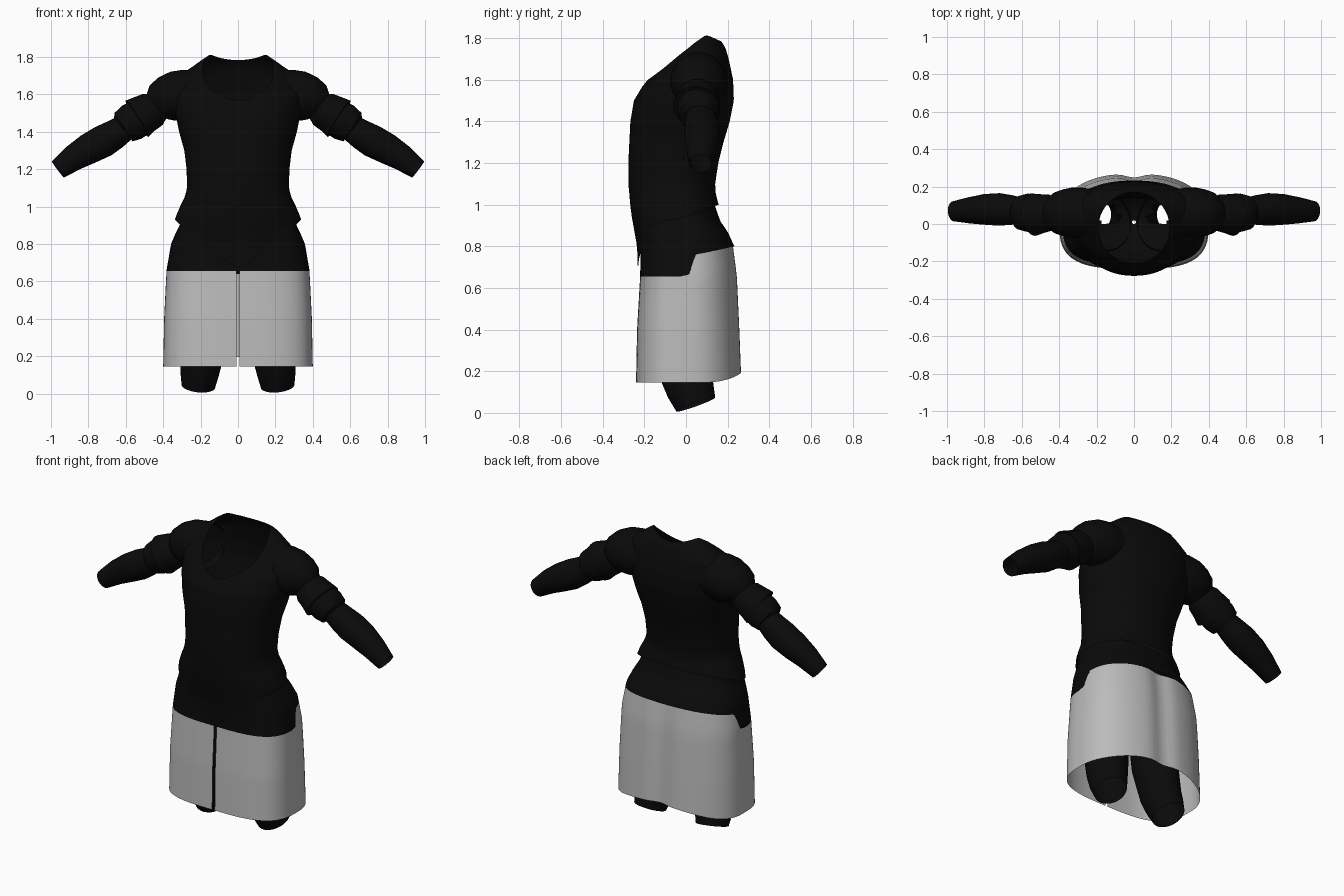
import bpy, bmesh, math
from mathutils import Vector

cube = bpy.data.objects.get("Cube")
if cube:
    bpy.data.objects.remove(cube)


def make_material(name, rgb):
    mat = bpy.data.materials.new(name)
    mat.use_nodes = True
    mat.diffuse_color = (*rgb, 1)
    bsdf = next(n for n in mat.node_tree.nodes if n.type == "BSDF_PRINCIPLED")
    bsdf.inputs["Base Color"].default_value = (*rgb, 1)
    return mat


BLACK = make_material("black cloth", (0.003, 0.003, 0.003))
GREY = make_material("light grey cloth", (0.5, 0.5, 0.5))


def finish(bm, name, mat):
    mesh = bpy.data.meshes.new(name)
    bm.to_mesh(mesh)
    bm.free()
    mesh.materials.append(mat)
    obj = bpy.data.objects.new(name, mesh)
    bpy.context.collection.objects.link(obj)
    bpy.ops.object.select_all(action="DESELECT")
    obj.select_set(True)
    bpy.context.view_layer.objects.active = obj
    bpy.ops.object.shade_smooth_by_angle(angle=math.radians(40))
    return obj


def skin(bm, columns, closed=True):
    """Join neighbouring columns of vertices with quads."""
    count = len(columns)
    for i in range(count if closed else count - 1):
        a, b = columns[i], columns[(i + 1) % count]
        for j in range(len(a) - 1):
            bm.faces.new((a[j], b[j], b[j + 1], a[j + 1]))


def section(rows, angle, z, front_power, back_power, dent=0):
    """Point on a body profile; each row is height, half width, front y, back y."""
    z = min(max(z, rows[0][0]), rows[-1][0])
    for low, high in zip(rows, rows[1:]):
        if z <= high[0]:
            break
    t = (z - low[0]) / (high[0] - low[0])
    w, front, back = (p + (q - p) * t for p, q in zip(low[1:], high[1:]))
    c, s = math.cos(angle), math.sin(angle)
    e = 2 / (front_power if s < 0 else back_power)
    x = math.copysign(w * abs(c) ** e, c)
    y = (front + back) / 2 + math.copysign((back - front) / 2 * abs(s) ** e, s)
    if s > 0:
        y -= dent * math.exp(-(x / 0.06) ** 2)
    return Vector((x, y, z))


def loft(rows, bottom, top, powers, steps, slit=0, dent=0, segments=96):
    """Wrap a cloth sheet round a profile between two edge curves."""
    bm = bmesh.new()
    columns = []
    for i in range(segments + (1 if slit else 0)):
        a = -math.pi / 2 + slit + (math.tau - 2 * slit) * i / segments
        lo, hi = bottom(a), top(a)
        columns.append([bm.verts.new(section(rows, a, lo + (hi - lo) * j / steps, *powers, dent))
                        for j in range(steps + 1)])
    skin(bm, columns, not slit)
    return bm


def tube(name, path, ref, stretch=1.0, sides=32):
    """Open tube through (x, y, z, radius) points, built on both sides."""
    for side, label in ((1, "left"), (-1, "right")):
        bm = bmesh.new()
        pts = [Vector((p[0] * side, p[1], p[2])) for p in path]
        rings = []
        for i, p in enumerate(pts):
            t = pts[min(i + 1, len(pts) - 1)] - pts[max(i - 1, 0)]
            v = t.cross(ref).normalized()
            u = v.cross(t).normalized()
            r = path[i][3]
            rings.append([bm.verts.new(p + u * r * math.cos(math.tau * k / sides)
                                       + v * r * stretch * math.sin(math.tau * k / sides))
                          for k in range(sides)])
        skin(bm, list(zip(*rings)))
        bmesh.ops.recalc_face_normals(bm, faces=bm.faces)
        finish(bm, f"{label}_{name}", BLACK)


# Vest: pointed front hem, scooped neckline
VEST = [(.66, .395, -.23, .22), (.80, .37, -.235, .20), (.94, .335, -.26, .165),
        (1.0, .31, -.268, .157), (1.05, .285, -.272, .143), (1.1, .272, -.277, .14),
        (1.2, .275, -.277, .155), (1.3, .287, -.272, .18), (1.4, .315, -.267, .21),
        (1.5, .335, -.25, .23), (1.6, .35, -.19, .226), (1.7, .315, -.08, .205),
        (1.75, .24, -.03, .19), (1.78, .20, 0, .175), (1.81, .155, .05, .13),
        (1.83, .10, .08, .10)]
VEST_POWERS = (2.1, 2.2)


def vest_hem(a):
    s = math.sin(a)
    return .67 + .26 * abs(math.cos(a)) if s < 0 else .93 + .07 * s


def neckline(a):
    lo, hi = 1.5, 1.83
    for _ in range(20):
        mid = (lo + hi) / 2
        p = section(VEST, a, mid, *VEST_POWERS)
        if (p.x / .19) ** 2 + ((p.y + .02) / .19) ** 2 > 1:
            lo = mid
        else:
            hi = mid
    return lo


finish(loft(VEST, vest_hem, neckline, VEST_POWERS, 40), "vest", BLACK)

# Hip wrap and skirt share one profile and meet at a stepped edge
HIPS = [(.14, .40, -.24, .272), (.4, .395, -.235, .262), (.66, .382, -.22, .25),
        (.8, .358, -.218, .232), (.87, .328, -.225, .20), (.92, .302, -.23, .165),
        (1.02, .28, -.24, .13)]
HIP_POWERS = (3.2, 2.3)


def wrap_edge(a):
    s = math.sin(a)
    t = min(max((s + .03) / .16, 0), 1)
    return .655 + .10 * t * t * (3 - 2 * t) + .045 * max(s, 0)


def skirt_hem(a):
    return .145 + .05 * max(math.sin(a), 0) ** 3


finish(loft(HIPS, wrap_edge, lambda a: 1.0, HIP_POWERS, 12), "hip_wrap", BLACK)
finish(loft(HIPS, skirt_hem, wrap_edge, HIP_POWERS, 12, slit=.0022, dent=.022), "skirt", GREY)

# Trouser seat: bowl under the hips with an opening into each leg
SEAT = [(.64, .01, 0, .02), (.66, .15, -.08, .10), (.70, .25, -.14, .15),
        (.78, .32, -.19, .19), (.9, .29, -.21, .15)]
seat = loft(SEAT, lambda a: .64, lambda a: .9, (2, 2), 26, segments=64)
holes = [f for f in seat.faces
         if math.hypot(abs(f.calc_center_median().x) - .14, f.calc_center_median().y - .05) < .055]
bmesh.ops.delete(seat, geom=holes, context="FACES")
finish(seat, "trouser_seat", BLACK)

# Trouser legs
tube("trouser_leg", [(.155, .01, .74, .14), (.165, -.02, .55, .14), (.18, -.03, .36, .125),
                     (.195, 0, .18, .112), (.205, .022, .11, .104), (.212, .047, .04, .09)],
     Vector((1, 0, 0)), 1.1)

# Sleeves: shoulder cap, upper arm bands, forearm
ACROSS = Vector((0, 1, 0))
tube("shoulder_cap", [(.22, .06, 1.60, .125), (.28, .06, 1.597, .135), (.33, .06, 1.59, .135),
                      (.375, .06, 1.575, .126), (.41, .06, 1.555, .112), (.435, .06, 1.535, .085)], ACROSS)
tube("upper_arm_band", [(.43, .06, 1.54, .08), (.455, .06, 1.52, .098), (.50, .055, 1.495, .105),
                        (.54, .05, 1.47, .114), (.54, .05, 1.47, .095)], ACROSS)
tube("lower_arm_band", [(.52, .06, 1.48, .10), (.57, .06, 1.45, .102), (.612, .06, 1.425, .09),
                        (.618, .06, 1.42, .07)], ACROSS)
tube("forearm_sleeve", [(.60, .07, 1.425, .07), (.66, .075, 1.385, .08), (.72, .078, 1.35, .087),
                        (.80, .078, 1.308, .082), (.88, .073, 1.26, .07), (.963, .068, 1.198, .054)], ACROSS, 1.0)
